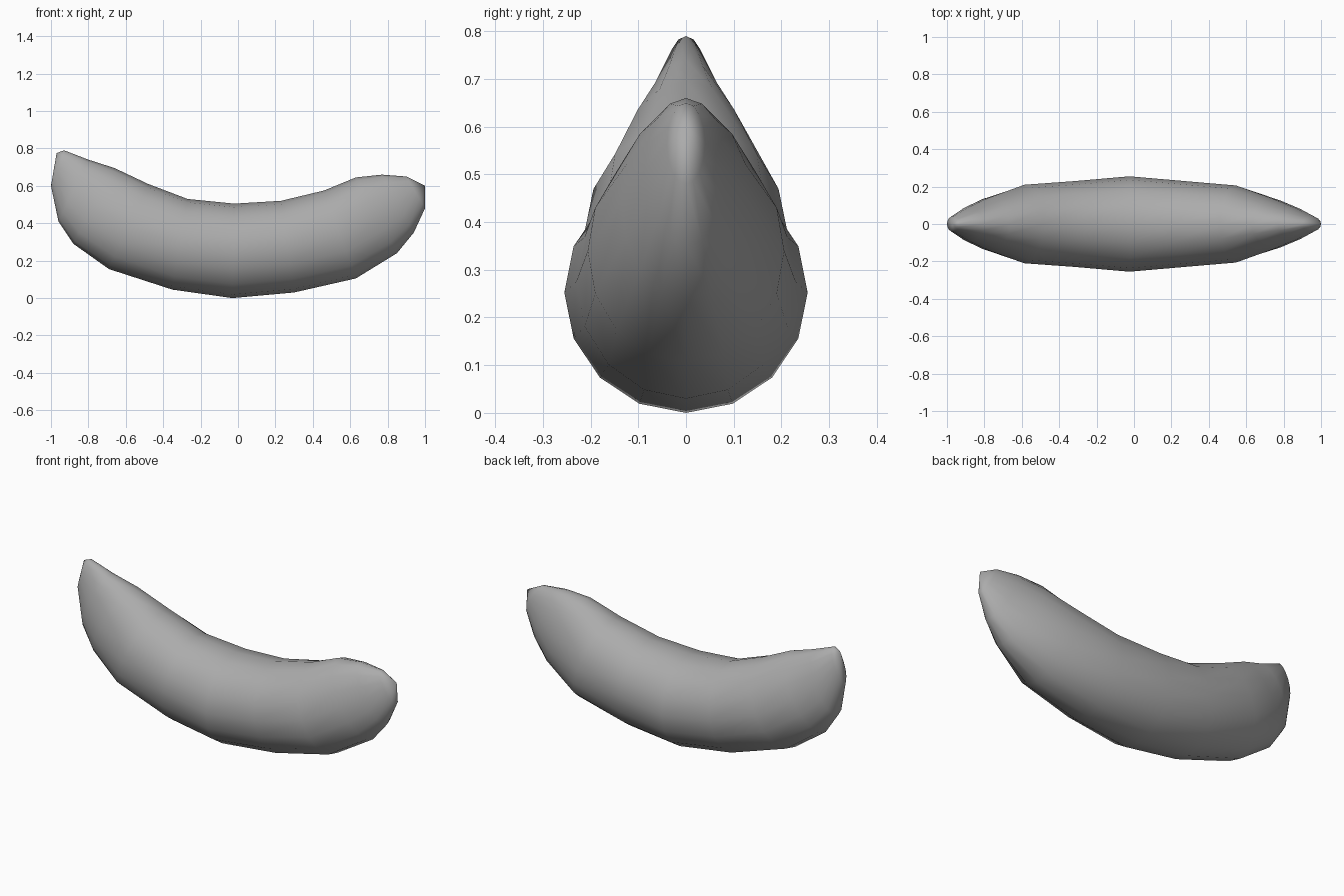
import bpy, bmesh
from math import sin, cos, pi
from mathutils import Vector

if "Cube" in bpy.data.objects:
    bpy.data.objects.remove(bpy.data.objects["Cube"])

SIDES = 16
# Each ring: inner-curve x, z, outer-curve x, z, half width
RINGS = [
    (-0.93, 0.79, -1.00, 0.60, 0.042),
    (-0.80, 0.74, -0.96, 0.41, 0.092),
    (-0.66, 0.695, -0.88, 0.29, 0.143),
    (-0.48, 0.61, -0.69, 0.155, 0.21),
    (-0.27, 0.53, -0.35, 0.045, 0.23),
    (-0.02, 0.505, -0.03, 0.00, 0.255),
    (0.23, 0.52, 0.30, 0.03, 0.23),
    (0.46, 0.575, 0.63, 0.105, 0.206),
    (0.63, 0.645, 0.85, 0.24, 0.136),
    (0.77, 0.66, 0.94, 0.35, 0.088),
    (0.90, 0.65, 1.00, 0.48, 0.04),
]

bm = bmesh.new()


def ring(tx, tz, bx, bz, w):
    top, bot = Vector((tx, 0, tz)), Vector((bx, 0, bz))
    mid, half = (top + bot) / 2, (top - bot) / 2
    angles = [2 * pi * i / SIDES for i in range(SIDES)]
    return [bm.verts.new(mid + half * cos(a) + Vector((0, w * sin(a), 0))) for a in angles]


# Curved body skin
loops = [ring(*r) for r in RINGS]
for a, b in zip(loops, loops[1:]):
    for i in range(SIDES):
        j = (i + 1) % SIDES
        bm.faces.new((a[i], a[j], b[j], b[i]))

# Pointed end caps
for loop, tip in ((loops[0], (-0.97, 0, 0.775)), (loops[-1], (1.0, 0, 0.60))):
    v = bm.verts.new(tip)
    for i in range(SIDES):
        bm.faces.new((loop[i], loop[(i + 1) % SIDES], v))

bmesh.ops.recalc_face_normals(bm, faces=bm.faces)
for f in bm.faces:
    f.smooth = True
mesh = bpy.data.meshes.new("banana_body")
bm.to_mesh(mesh)
bm.free()

# Dark grey skin
skin = bpy.data.materials.new("dark_grey_skin")
skin.diffuse_color = (0.41, 0.41, 0.41, 1)
skin.use_nodes = True
skin.node_tree.nodes["Principled BSDF"].inputs["Base Color"].default_value = skin.diffuse_color
mesh.materials.append(skin)
bpy.context.collection.objects.link(bpy.data.objects.new("banana_body", mesh))
